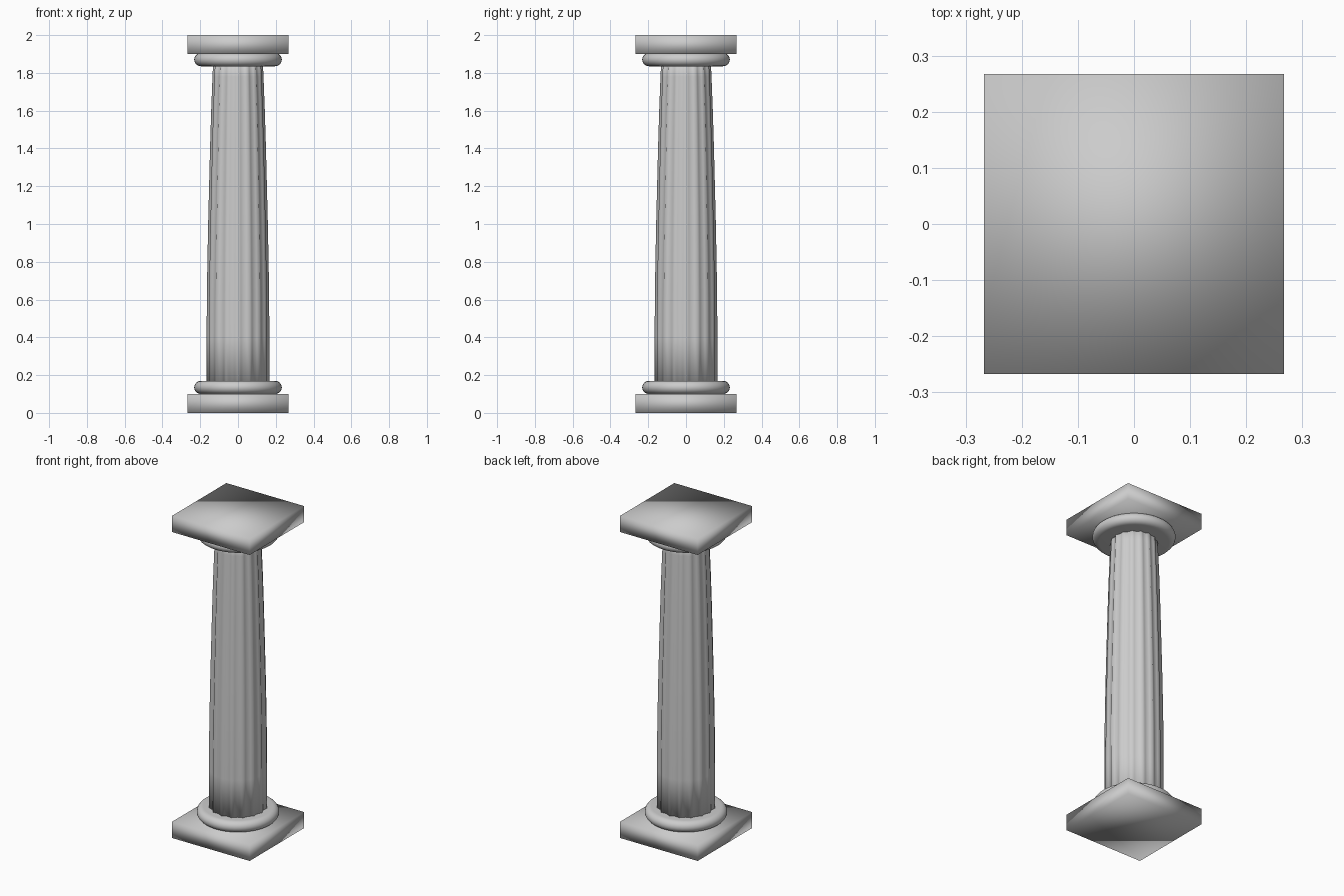
import bpy, bmesh
from math import sin, cos, pi

cube = bpy.data.objects.get("Cube")
if cube:
    bpy.data.objects.remove(cube)

stone = bpy.data.materials.new("grey_stone")
stone.use_nodes = True
grey = (0.6, 0.6, 0.6, 1)
stone.diffuse_color = grey
stone.node_tree.nodes["Principled BSDF"].inputs["Base Color"].default_value = grey

FLUTES, STEPS = 16, 4


def finish(name, bm):
    """Turn a bmesh into a smooth stone object."""
    bmesh.ops.recalc_face_normals(bm, faces=bm.faces)
    for f in bm.faces:
        f.smooth = True
    mesh = bpy.data.meshes.new(name)
    bm.to_mesh(mesh)
    bm.free()
    mesh.materials.append(stone)
    obj = bpy.data.objects.new(name, mesh)
    bpy.context.collection.objects.link(obj)
    return obj


def loft(name, profile, count, scale=lambda i: 1):
    """Stack rings of (radius, z), optionally scaled around the circle, with caps."""
    bm = bmesh.new()
    rings = []
    for r, z in profile:
        rings.append([bm.verts.new((r * scale(i) * sin(2 * pi * i / count),
                                    r * scale(i) * cos(2 * pi * i / count), z))
                      for i in range(count)])
    for a, b in zip(rings, rings[1:]):
        for i in range(count):
            j = (i + 1) % count
            bm.faces.new((a[i], a[j], b[j], b[i]))
    bm.faces.new(rings[0])
    bm.faces.new(rings[-1])
    return finish(name, bm)


def plinth(name, z):
    bm = bmesh.new()
    bmesh.ops.create_cube(bm, size=1)
    for v in bm.verts:
        v.co.x *= 0.534
        v.co.y *= 0.534
        v.co.z = v.co.z * 0.1 + z
    return finish(name, bm)


# Square slabs at both ends
plinth("base_plinth", 0.05)
plinth("top_abacus", 1.95)

# Rounded rings next to the slabs
for name, z in (("base_ring", 0.135), ("top_ring", 1.87)):
    bulge = [(0.195 + 0.037 * cos(t * pi / 12), z + 0.035 * sin(t * pi / 12))
             for t in range(-6, 7)]
    loft(name, bulge, 48)

# Tapering shaft with shallow concave flutes between sharp ridges
shaft = [(0.166, 0.13), (0.166, 0.4), (0.165, 0.6), (0.162, 0.8), (0.158, 1.0),
         (0.153, 1.2), (0.148, 1.4), (0.142, 1.6), (0.135, 1.78), (0.131, 1.87)]
loft("fluted_shaft", shaft, FLUTES * STEPS,
     lambda i: 1 - 0.07 * sin(pi * (i % STEPS) / STEPS))
